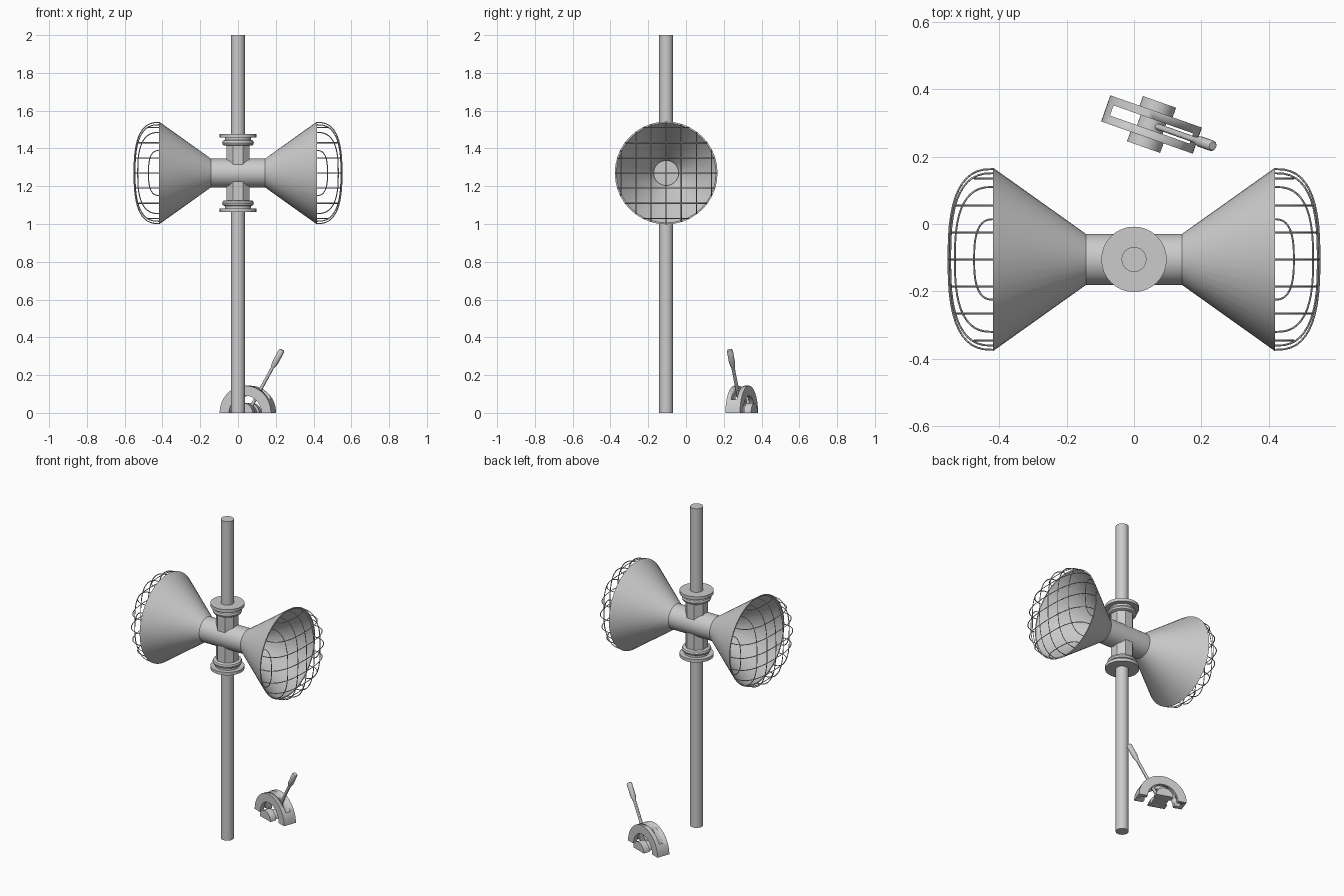
import bpy, bmesh
from math import pi, sin, cos, sqrt, radians
from mathutils import Matrix, Vector

if "Cube" in bpy.data.objects:
    bpy.data.objects.remove(bpy.data.objects["Cube"])

POLE_Y, HORN_Z = -0.105, 1.27


def make(name, bm, mat=Matrix(), smooth=True):
    bmesh.ops.recalc_face_normals(bm, faces=bm.faces)
    me = bpy.data.meshes.new(name)
    bm.to_mesh(me)
    bm.free()
    ob = bpy.data.objects.new(name, me)
    bpy.context.collection.objects.link(ob)
    ob.matrix_world = mat
    if smooth:
        bpy.ops.object.select_all(action='DESELECT')
        ob.select_set(True)
        bpy.context.view_layer.objects.active = ob
        bpy.ops.object.shade_smooth_by_angle(angle=radians(30))
    return ob


def lathe(name, profile, mat, n=32, smooth=True, turn=0.0):
    """Revolve (radius, height) points about local z."""
    bm = bmesh.new()
    rot = Matrix.Rotation(turn, 3, 'Z')
    vs = [bm.verts.new(rot @ Vector((r, 0, h))) for r, h in profile]
    edges = [bm.edges.new(p) for p in zip(vs, vs[1:])]
    bmesh.ops.spin(bm, geom=vs + edges, cent=(0, 0, 0), axis=(0, 0, 1),
                   angle=2 * pi, steps=n, use_duplicate=False)
    bmesh.ops.remove_doubles(bm, verts=bm.verts, dist=1e-5)
    return make(name, bm, mat, smooth)


def prism(name, outline, half, mat):
    """Extrude an (x, z) outline along local y from -half to half."""
    bm = bmesh.new()
    f = bm.faces.new([bm.verts.new((x, -half, z)) for x, z in outline])
    ext = bmesh.ops.extrude_face_region(bm, geom=[f])['geom']
    bmesh.ops.translate(bm, vec=(0, 2 * half, 0),
                        verts=[v for v in ext if isinstance(v, bmesh.types.BMVert)])
    return make(name, bm, mat)


def arc(r, n=24):
    return [(r * cos(pi * i / n), r * sin(pi * i / n)) for i in range(n + 1)]


# pole
lathe("pole", [(0, 0), (.037, 0), (.037, 2), (0, 2)],
      Matrix.Translation((0, POLE_Y, 0)), 24)

# octagonal clamp column around the pole
centre = Matrix.Translation((0, POLE_Y, HORN_Z))
lathe("clamp_column", [(0, -.2), (.066, -.2), (.066, .2), (0, .2)],
      centre, 8, False, pi / 8)

# collar flanges above and below
for s, word in ((1, "upper"), (-1, "lower")):
    flip = centre if s > 0 else centre @ Matrix.Rotation(pi, 4, 'X')
    lathe(word + "_flange", [(0, .187), (.097, .187), (.097, .206), (0, .206)], flip)
    lathe(word + "_collar", [(0, .145), (.073, .145), (.08, .149), (.084, .16),
                             (.08, .171), (.07, .176), (.07, .19), (0, .19)], flip)

# horns with guard wires
R, RIM_X = .268, .416
DEPTHS = {0: .134, .08: .129, .16: .115, .24: .058}
for s, word in ((1, "right"), (-1, "left")):
    side = centre @ Matrix.Rotation(s * pi / 2, 4, 'Y')
    lathe(word + "_horn", [(.076, 0), (.076, .143), (.272, .418), (.264, .418),
                           (.066, .15), (.066, .14), (0, .14)], side, 40)
    cu = bpy.data.curves.new(word + "_guard", 'CURVE')
    cu.dimensions = '3D'
    cu.bevel_depth, cu.bevel_resolution = .0028, 0
    for off, depth in DEPTHS.items():
        half = sqrt(R * R - off * off)
        for o in {off, -off}:
            for across in (0, 1):
                sp = cu.splines.new('POLY')
                sp.points.add(24)
                for i, p in enumerate(sp.points):
                    t = pi * i / 24
                    c, q = cos(t), abs(sin(t))
                    u = half * (1 if c > 0 else -1) * abs(c) ** (2 / 2.7)
                    w = RIM_X + depth * q ** (2 / 2.7)
                    p.co = (u, o, w, 1) if across else (o, u, w, 1)
    guard = bpy.data.objects.new(word + "_guard", cu)
    bpy.context.collection.objects.link(guard)
    guard.matrix_world = side

# floor lever: slotted half-ring
base = Matrix.Translation((.052, .295, 0)) @ Matrix.Rotation(radians(-19.4), 4, 'Z')
arch = prism("lever_arch", arc(.144) + arc(.091)[::-1], .041, base)
slot = prism("slot_cutter", [(-.125, -.1), (.125, -.1), (.125, .2), (-.125, .2)], .016, base)
slot.hide_render = True
mod = arch.modifiers.new("slot", 'BOOLEAN')
mod.operation, mod.object, mod.solver = 'DIFFERENCE', slot, 'EXACT'
bpy.ops.object.select_all(action='DESELECT')
bpy.context.view_layer.objects.active = arch
arch.select_set(True)
bpy.ops.object.modifier_apply(modifier="slot")
bpy.data.objects.remove(slot)

# half-round hub with end plates
prism("lever_hub", arc(.04, 16), .06, base)
for s in (1, -1):
    prism("hub_plate", arc(.052, 16), .02, base @ Matrix.Translation((0, s * .051, 0)))

# lever rod and grip
tilt = base @ Matrix.Rotation(radians(30), 4, 'Y')
lathe("lever_rod", [(0, .02), (.009, .02), (.009, .3), (0, .3)], tilt, 12)
lathe("lever_grip", [(0, .275), (.009, .275), (.016, .305), (.016, .378),
                     (.012, .385), (0, .386)], tilt, 16)
